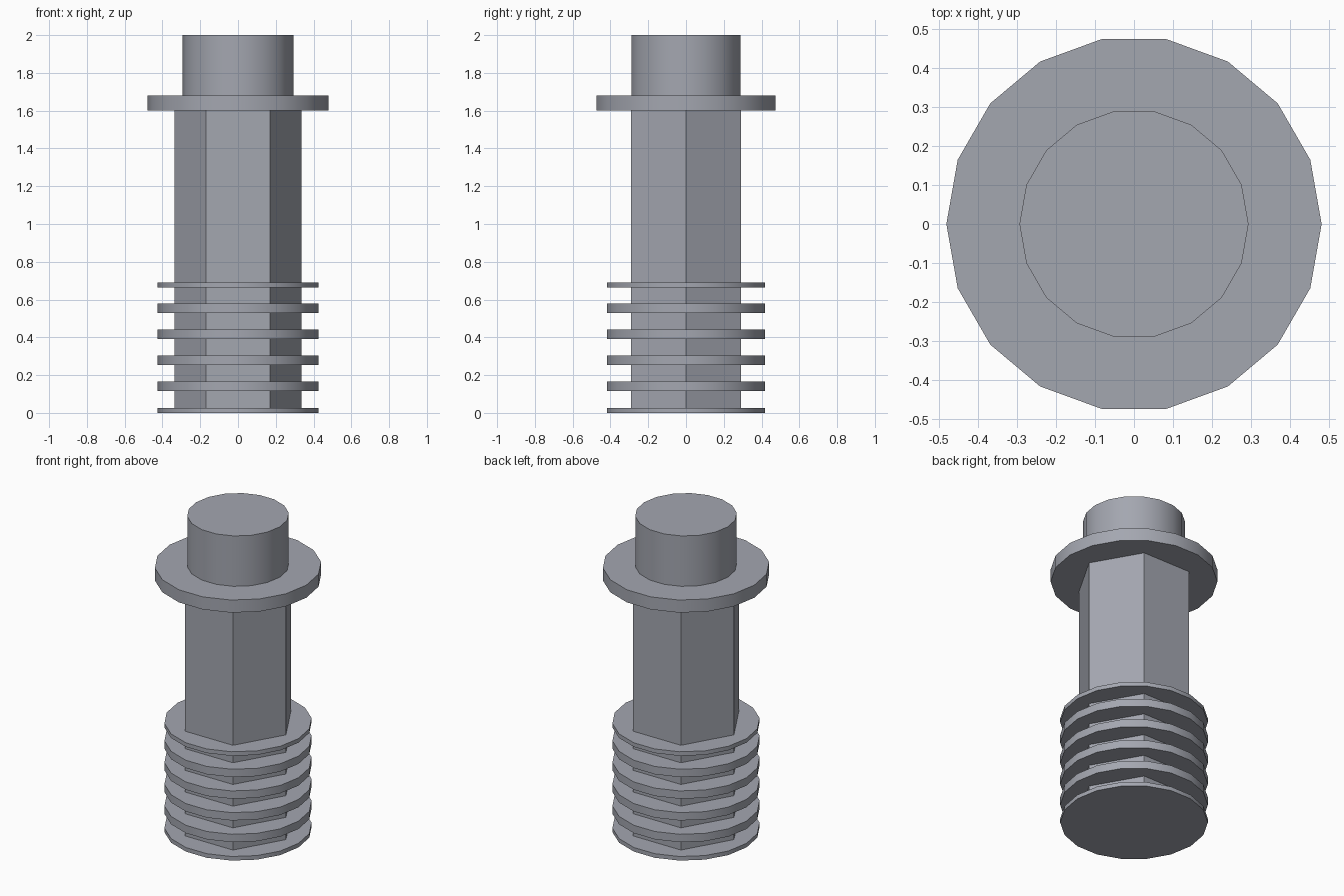
import bpy
import math

if "Cube" in bpy.data.objects:
    bpy.data.objects.remove(bpy.data.objects["Cube"], do_unlink=True)

# Single metal colour
steel = bpy.data.materials.new("grey_steel")
steel.use_nodes = True
colour = (0.37, 0.385, 0.435, 1)
steel.diffuse_color = colour
steel.node_tree.nodes["Principled BSDF"].inputs["Base Color"].default_value = colour


def prism(name, sides, radius, bottom, top, smooth=True):
    """Upright prism with a corner on the x axis."""
    bpy.ops.mesh.primitive_cylinder_add(
        vertices=sides, radius=radius, depth=top - bottom,
        location=(0, 0, (bottom + top) / 2), rotation=(0, 0, math.pi / 2))
    obj = bpy.context.object
    obj.name = name
    bpy.ops.object.transform_apply(location=False, rotation=True, scale=False)
    obj.data.materials.append(steel)
    if smooth:
        bpy.ops.object.shade_smooth_by_angle(angle=math.radians(30))
    return obj


# Hexagonal shaft, collar and round head
prism("hex_shaft", 6, 0.337, 0.005, 1.6, smooth=False)
prism("collar", 18, 0.48, 1.6, 1.68)
prism("head", 18, 0.293, 1.68, 2.0)

# Ring fins: thin ones at both ends, thicker ones evenly spaced between
prism("bottom_fin", 18, 0.425, 0, 0.026)
for i in range(4):
    z = 0.117 + i * 0.1377
    prism(f"middle_fin_{i + 1}", 18, 0.425, z, z + 0.05)
prism("top_fin", 18, 0.425, 0.665, 0.691)
